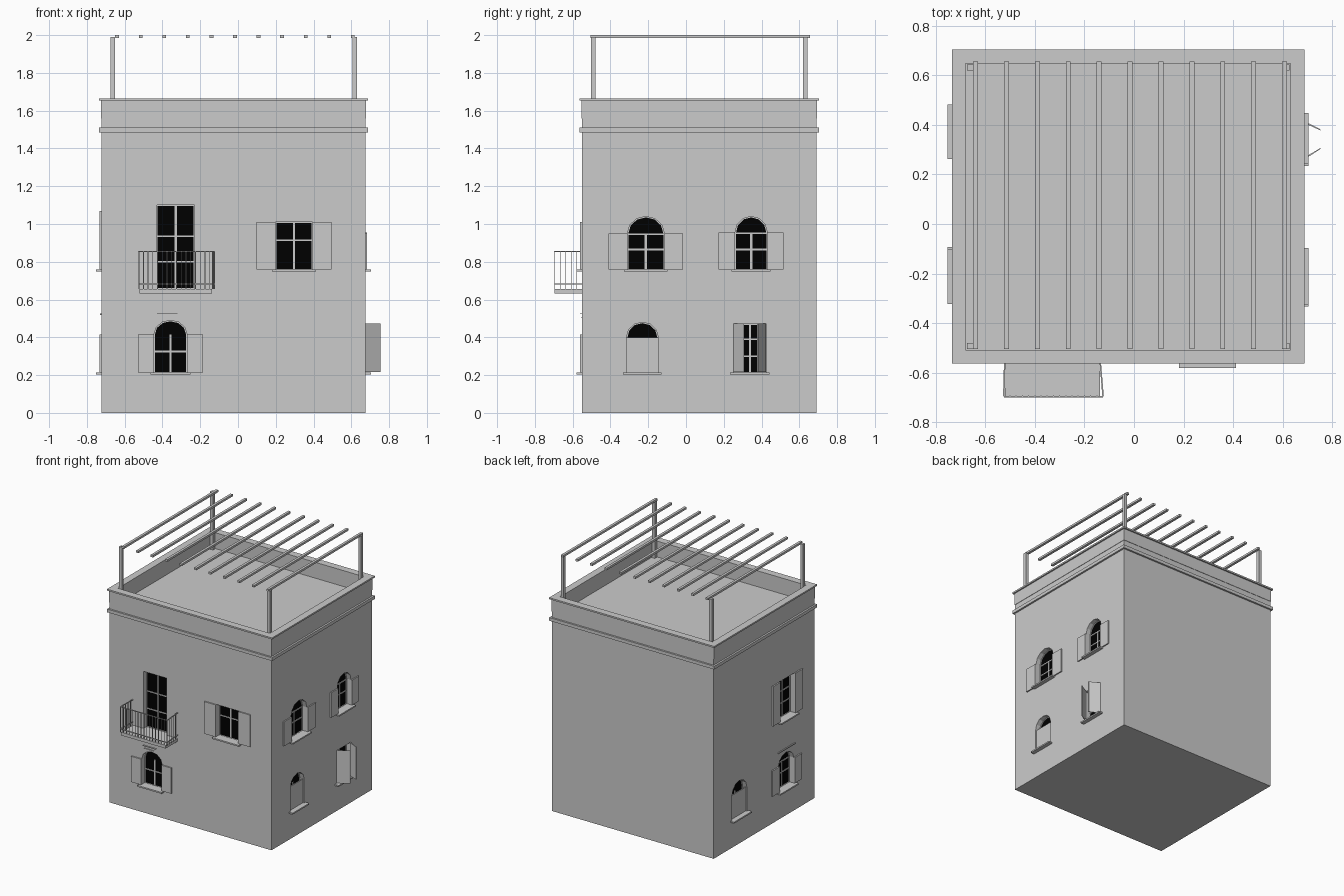
import bpy, bmesh, math

if "Cube" in bpy.data.objects:
    bpy.data.objects.remove(bpy.data.objects["Cube"])

X0, X1, Y0, Y1 = -0.722, 0.674, -0.55, 0.69   # outer wall faces
ROOF, TOP, REVEAL = 1.54, 1.655, 0.05


def material(name, v):
    m = bpy.data.materials.new(name)
    m.diffuse_color = (v, v, v, 1)
    m.use_nodes = True
    m.node_tree.nodes["Principled BSDF"].inputs["Base Color"].default_value = m.diffuse_color
    return m


GREY = material("grey plaster", 0.6)
BLACK = material("black glass", 0.0)

# Map (across, up, outward) onto each face of the house
MAPS = {
    "front": lambda u, w, d: (u, Y0 - d, w),
    "right": lambda u, w, d: (X1 + d, u, w),
    "left": lambda u, w, d: (X0 - d, u, w),
    "flat": lambda u, w, d: (u, w, d),
}


def finish(bm, name, mat):
    bmesh.ops.recalc_face_normals(bm, faces=bm.faces)
    me = bpy.data.meshes.new(name)
    bm.to_mesh(me)
    bm.free()
    me.materials.append(mat)
    ob = bpy.data.objects.new(name, me)
    bpy.context.collection.objects.link(ob)
    return ob


def prism(name, side, loop, d0, d1, mat=GREY):
    """Extrude an outline from depth d0 to d1."""
    bm, f = bmesh.new(), MAPS[side]
    a = [bm.verts.new(f(u, w, d0)) for u, w in loop]
    b = [bm.verts.new(f(u, w, d1)) for u, w in loop]
    bm.faces.new(a)
    bm.faces.new(b)
    for i in range(len(a)):
        j = (i + 1) % len(a)
        bm.faces.new((a[i], a[j], b[j], b[i]))
    return finish(bm, name, mat)


def ring(name, side, outer, inner, d0, d1):
    """Extruded band between two matching outlines."""
    bm, f = bmesh.new(), MAPS[side]
    loops = [[bm.verts.new(f(u, w, d)) for u, w in l]
             for l, d in ((outer, d0), (outer, d1), (inner, d1), (inner, d0))]
    n = len(outer)
    for k in range(4):
        p, q = loops[k], loops[(k + 1) % 4]
        for i in range(n):
            j = (i + 1) % n
            bm.faces.new((p[i], p[j], q[j], q[i]))
    return finish(bm, name, GREY)


def rect(u0, u1, w0, w1):
    return [(u0, w0), (u1, w0), (u1, w1), (u0, w1)]


def opening(u0, u1, w0, w1, spring=None, t=0.0):
    """Rectangular or arched outline, inset by t."""
    c, r = (u0 + u1) / 2, (u1 - u0) / 2 - t
    if spring is None:
        return rect(u0 + t, u1 - t, w0 + t, w1 - t)
    h = w1 - t - spring
    arc = [(c + r * math.cos(math.pi * i / 6), spring + h * math.sin(math.pi * i / 6))
           for i in range(7)]
    return [(c - r, w0 + t), (c + r, w0 + t)] + arc


def box(name, x0, x1, y0, y1, z0, z1):
    return prism(name, "flat", rect(x0, x1, y0, y1), z0, z1)


# Main block
house = box("house_walls", X0, X1, Y0, Y1, 0, TOP)


def cut(cutter):
    mod = house.modifiers.new("cut", "BOOLEAN")
    mod.object, mod.solver = cutter, "EXACT"
    bpy.context.view_layer.objects.active = house
    bpy.ops.object.modifier_apply(modifier=mod.name)
    bpy.data.objects.remove(cutter)


# Sunken roof terrace
cut(box("roof_cutter", X0 + 0.04, X1 - 0.04, Y0 + 0.04, Y1 - 0.04, ROOF, 1.8))


def window(side, u0, u1, w0, w1, spring=None, bars=(), shutter=0.0, sill=True, closed=None):
    n = side + "_window"
    shape = opening(u0, u1, w0, w1, spring)
    cut(prism("window_cutter", side, shape, -REVEAL, 0.1))
    prism(n + "_glass", side, shape, -REVEAL, -0.042, BLACK)
    ring(n + "_frame", side, shape, opening(u0, u1, w0, w1, spring, 0.005), -0.045, -0.036)
    c = (u0 + u1) / 2
    prism(n + "_mullion", side, rect(c - 0.006, c + 0.006, w0, spring or w1), -0.045, -0.036)
    for b in bars:
        prism(n + "_crossbar", side, rect(u0, u1, b - 0.004, b + 0.004), -0.045, -0.037)
    if sill:
        prism(n + "_sill", side, rect(u0 - 0.018, u1 + 0.018, w0 - 0.008, w0 + 0.003), -0.04, 0.031)
    if shutter:
        top = spring or w1
        for a, b in ((u0 - shutter, u0), (u1, u1 + shutter)):
            prism(n + "_shutter", side, rect(a, b, w0 + 0.003, top), 0, 0.01)
    if closed:
        prism(n + "_closed_shutter", side, rect(u0, u1, w0, closed), -0.018, -0.01)


# Front windows and balcony door
window("front", -0.445, -0.27, 0.212, 0.49, 0.415, (0.325,), 0.085)
window("front", 0.199, 0.394, 0.757, 1.01, None, (0.915,), 0.10)
window("front", -0.43, -0.23, 0.656, 1.10, None, (0.80, 0.935), 0, False)
# Right windows
window("right", -0.31, -0.115, 0.757, 1.04, 0.95, (0.865, 0.945), 0.10)
window("right", 0.26, 0.43, 0.757, 1.04, 0.955, (0.865, 0.95), 0.087)
window("right", -0.315, -0.147, 0.212, 0.48, 0.40, (), 0, True, 0.40)
window("right", 0.252, 0.425, 0.212, 0.47, None, (0.30, 0.39))
# Left windows
window("left", -0.305, -0.12, 0.757, 1.07, None, (0.865, 0.96), 0.09)
window("left", -0.295, -0.11, 0.212, 0.49, 0.415, (0.325, 0.41), 0.09)
window("left", 0.28, 0.465, 0.212, 0.49, 0.40, (), 0, True, 0.40)

# Half-open shutters on the lower right window
for ya, yb in ((0.252, 0.308), (0.423, 0.377)):
    s = 0.006 if yb > ya else -0.006
    prism("open_shutter", "flat",
          [(X1, ya), (0.752, yb - s), (0.755, yb), (X1, ya + 1.4 * s)], 0.217, 0.472)

# Thin drip ledges above the arched windows
prism("front_drip_ledge", "front", rect(-0.43, -0.32, 0.523, 0.527), 0, 0.01)
prism("front_drip_ledge_lower", "front", rect(-0.42, -0.34, 0.503, 0.506), 0, 0.007)
prism("left_drip_ledge", "left", rect(-0.31, -0.10, 0.518, 0.526), 0, 0.008)


# Cornice, parapet band and coping
def band(name, out, inn, z0, z1):
    ring(name, "flat", rect(X0 - out, X1 + out, Y0 - out, Y1 + out),
         rect(X0 + inn, X1 - inn, Y0 + inn, Y1 - inn), z0, z1)


band("cornice", 0.014, 0.02, 1.485, 1.51)
band("parapet_band", 0.003, 0.02, 1.558, TOP)
band("coping", 0.014, 0.042, 1.653, 1.665)

# Pergola posts and beams
for x in (-0.662, 0.617):
    for y in (-0.492, 0.632):
        box("pergola_post", x - 0.012, x + 0.012, y - 0.012, y + 0.012, ROOF, 1.99)
for i in range(11):
    x = -0.640 + i * 0.1248
    box("pergola_beam", x - 0.01, x + 0.01, -0.505, 0.657, 1.984, 2.0)

# Balcony slab and railing, with sides splaying slightly outward
BX0, BX1, BY = -0.522, -0.137, -0.695
box("balcony_slab", BX0, BX1, -0.695, Y0, 0.632, 0.656)
SIDES = ((BX0, BX0 - 0.004), (BX1, BX1 + 0.012))
for z in (0.682, 0.855):
    box("balcony_front_rail", SIDES[0][1], SIDES[1][1], BY - 0.005, BY + 0.001, z - 0.003, z + 0.003)
    for wall_x, out_x in SIDES:
        prism("balcony_side_rail", "flat",
              [(wall_x - 0.003, Y0), (wall_x + 0.003, Y0),
               (out_x + 0.003, BY), (out_x - 0.003, BY)], z - 0.003, z + 0.003)
spots = [(SIDES[0][1] + i * (SIDES[1][1] - SIDES[0][1]) / 16, BY) for i in range(17)]
spots += [(b + (a - b) * j / 5, BY + 0.029 * j) for a, b in SIDES for j in range(1, 5)]
for x, y in spots:
    box("balcony_bar", x - 0.002, x + 0.002, y - 0.002, y + 0.002, 0.656, 0.855)
